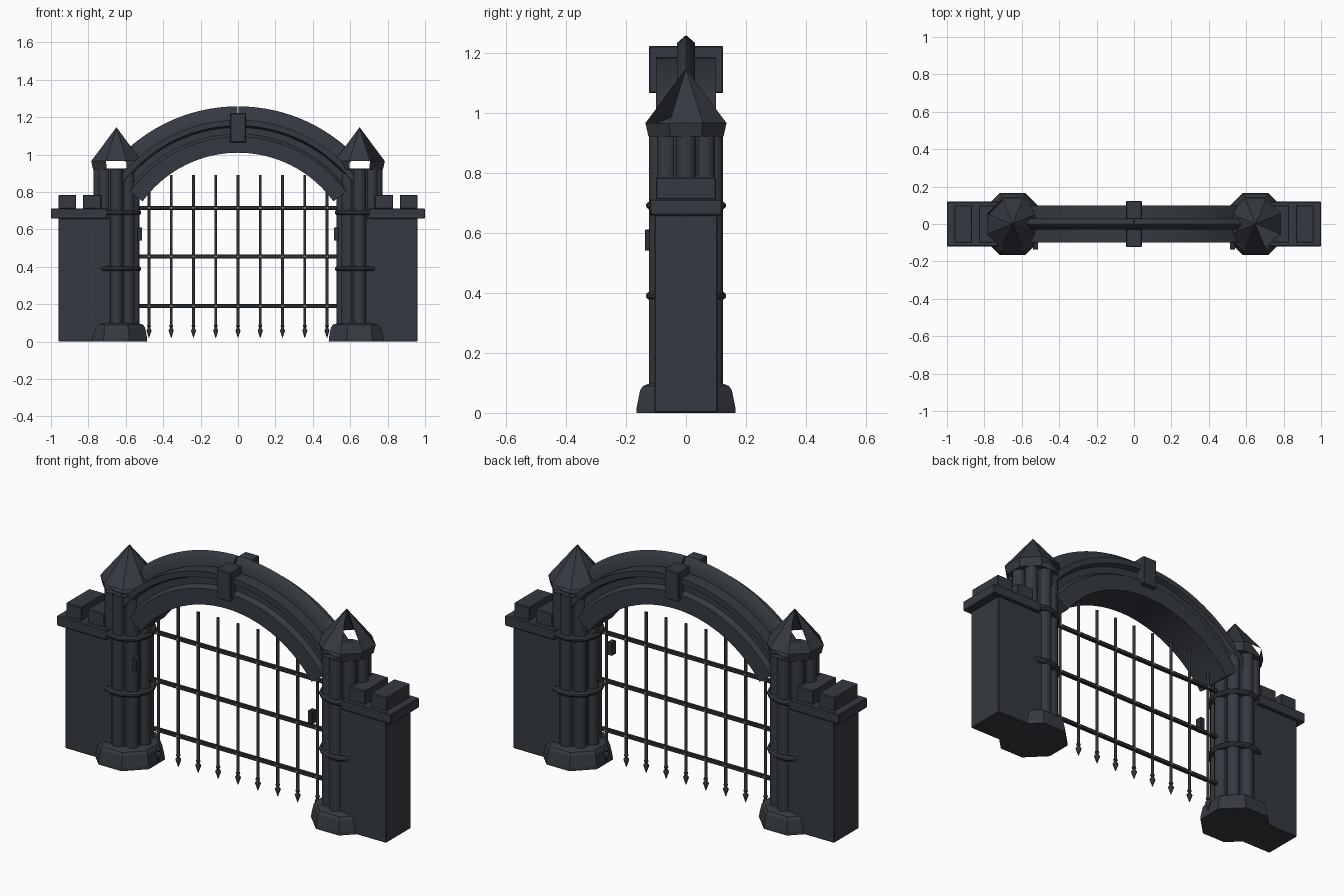
import bpy, bmesh, math
from mathutils import Vector

if "Cube" in bpy.data.objects:
    bpy.data.objects.remove(bpy.data.objects["Cube"])


def material(name, r, g, b):
    m = bpy.data.materials.new(name)
    m.use_nodes = True
    m.diffuse_color = (r, g, b, 1)
    m.node_tree.nodes["Principled BSDF"].inputs["Base Color"].default_value = (r, g, b, 1)
    return m


STONE = material("slate stone", 0.036, 0.042, 0.052)
IRON = material("dark iron", 0.027, 0.032, 0.036)
BRASS = material("brass", 0.27, 0.18, 0.06)


def finish(name, bm, mat, bevel=0, smooth=False):
    bmesh.ops.recalc_face_normals(bm, faces=bm.faces)
    mesh = bpy.data.meshes.new(name)
    bm.to_mesh(mesh)
    bm.free()
    mesh.materials.append(mat)
    ob = bpy.data.objects.new(name, mesh)
    bpy.context.scene.collection.objects.link(ob)
    if bevel:
        mod = ob.modifiers.new("soft edge", "BEVEL")
        mod.width, mod.segments = bevel, 1
    if smooth:
        bpy.ops.object.select_all(action="DESELECT")
        ob.select_set(True)
        bpy.context.view_layer.objects.active = ob
        bpy.ops.object.shade_smooth_by_angle(angle=math.radians(50))
    return ob


def box(name, x, y, z, mat=STONE, bevel=0.004):
    bm = bmesh.new()
    bmesh.ops.create_cube(bm, size=1)
    for v in bm.verts:
        v.co = [(a + b) / 2 + c * (b - a) for (a, b), c in zip((x, y, z), v.co)]
    return finish(name, bm, mat, bevel)


def lathe(bm, profile, sides, x=0, y=0, turn=0.5):
    """Stack of (radius, height) rings joined into a closed solid."""
    rings = []
    for r, z in profile:
        angles = [(i + turn) * math.tau / sides for i in range(sides)]
        rings.append([bm.verts.new((x + r * math.cos(a), y + r * math.sin(a), z)) for a in angles])
    for low, high in zip(rings, rings[1:]):
        for i in range(sides):
            j = (i + 1) % sides
            bm.faces.new((low[i], low[j], high[j], high[i]))
    bm.faces.new(rings[0])
    bm.faces.new(rings[-1])


def sweep(bm, section, start, end, steps):
    """Carry a (radius, y) section around the arch centre."""
    rings = []
    for k in range(steps + 1):
        a = math.radians(start + (end - start) * k / steps)
        rings.append([bm.verts.new((r * math.sin(a), y, ARCH_Z + r * math.cos(a))) for r, y in section])
    n = len(section)
    for p, q in zip(rings, rings[1:]):
        for i in range(n):
            j = (i + 1) % n
            bm.faces.new((p[i], p[j], q[j], q[i]))
    bm.faces.new(rings[0])
    bm.faces.new(rings[-1])


ARCH_Z = 0.38
TOWER_X = 0.65
FLAT = 1 / math.cos(math.pi / 8)

for s, side in ((1, "left"), (-1, "right")):
    def span(a, b):
        return tuple(sorted((s * a, s * b)))

    cx = s * TOWER_X

    # Side wall with coping and merlons
    box(side + "_wall", span(0.68, 0.96), (-0.105, 0.105), (0, 0.66))
    box(side + "_wall_coping", span(0.70, 1.0), (-0.12, 0.12), (0.658, 0.712))
    box(side + "_outer_merlon", span(0.865, 0.96), (-0.1, 0.1), (0.71, 0.785))
    box(side + "_inner_merlon", span(0.73, 0.83), (-0.1, 0.1), (0.71, 0.785))

    # Tower plinth
    bm = bmesh.new()
    lathe(bm, [(r * FLAT, z) for r, z in
               ((0.165, 0), (0.164, 0.02), (0.153, 0.075), (0.143, 0.09), (0.115, 0.1))], 8, cx)
    finish(side + "_plinth", bm, STONE)

    # Clustered shafts around a core
    bm = bmesh.new()
    lathe(bm, [(0.1, 0.08), (0.1, 0.925)], 16, cx)
    for i in range(8):
        a = i * math.tau / 8
        lathe(bm, [(0.034, 0.08), (0.034, 0.922)], 12,
              cx + 0.09 * math.cos(a), 0.09 * math.sin(a))
    finish(side + "_shafts", bm, STONE, smooth=True)

    # Ring bands
    for label, z in (("lower", 0.39), ("upper", 0.69)):
        bm = bmesh.new()
        lathe(bm, [(0.11, z - 0.013), (0.127, z - 0.013), (0.135, z - 0.005),
                   (0.135, z + 0.005), (0.127, z + 0.013), (0.11, z + 0.013)], 16, cx)
        finish(f"{side}_{label}_band", bm, STONE)

    # Pointed roof with its openings
    bm = bmesh.new()
    lathe(bm, [(0.125 * FLAT, 0.92), (0.135 * FLAT, 0.965), (0.001, 1.145)], 8, cx)
    gone = []
    for f in bm.faces:
        c = f.calc_center_median()
        heading = round(math.degrees(math.atan2(c.y * s, (c.x - cx) * s)))
        flare = 0.93 < c.z < 0.96 and heading in (-90, 90, 135)
        slope = 0.97 < c.z < 1.1 and heading == -45
        if flare or slope:
            gone.append(f)
    bmesh.ops.delete(bm, geom=gone, context="FACES")
    finish(side + "_roof", bm, STONE)

    # Latch block beside the opening
    box(side + "_latch", span(0.512, 0.54), (-0.137, -0.1), (0.54, 0.61), IRON, 0.002)

    # Thin ridge over the arch
    bm = bmesh.new()
    sweep(bm, [(0.79, -0.03), (0.852, -0.03), (0.878, 0), (0.852, 0.03), (0.79, 0.03)],
          s * 0.25, s * 46, 20)
    finish(side + "_arch_ridge", bm, STONE, smooth=True)

# Moulded arch
half = [(0.63, 0.1), (0.715, 0.1), (0.73, 0.075), (0.765, 0.075), (0.775, 0.1), (0.805, 0.1)]
bm = bmesh.new()
sweep(bm, half + [(r, -y) for r, y in reversed(half)], -54, 54, 40)
finish("arch", bm, STONE, smooth=True)
box("keystone", (-0.042, 0.042), (-0.124, 0.124), (1.065, 1.222))

# Gate: spear bars, cross rails and rivets
bar_x = [i * 0.119 for i in range(-4, 5)]
rail_z = (0.19, 0.455, 0.715)
bm = bmesh.new()
for x in bar_x:
    lathe(bm, [(0.001, 0.02), (0.015, 0.06), (0.006, 0.075), (0.012, 0.083),
               (0.008, 0.092), (0.008, 0.89)], 8, x)
finish("gate_bars", bm, IRON, smooth=True)

for n, z in enumerate(rail_z):
    box(f"gate_rail_{n + 1}", (-0.55, 0.55), (-0.01, 0.01), (z - 0.01, z + 0.01), IRON, 0.003)

bm = bmesh.new()
for x in bar_x:
    for z in rail_z:
        made = bmesh.ops.create_cube(bm, size=0.012)
        for v in made["verts"]:
            v.co.y *= 2
            v.co += Vector((x, 0, z))
finish("gate_rivets", bm, BRASS)
